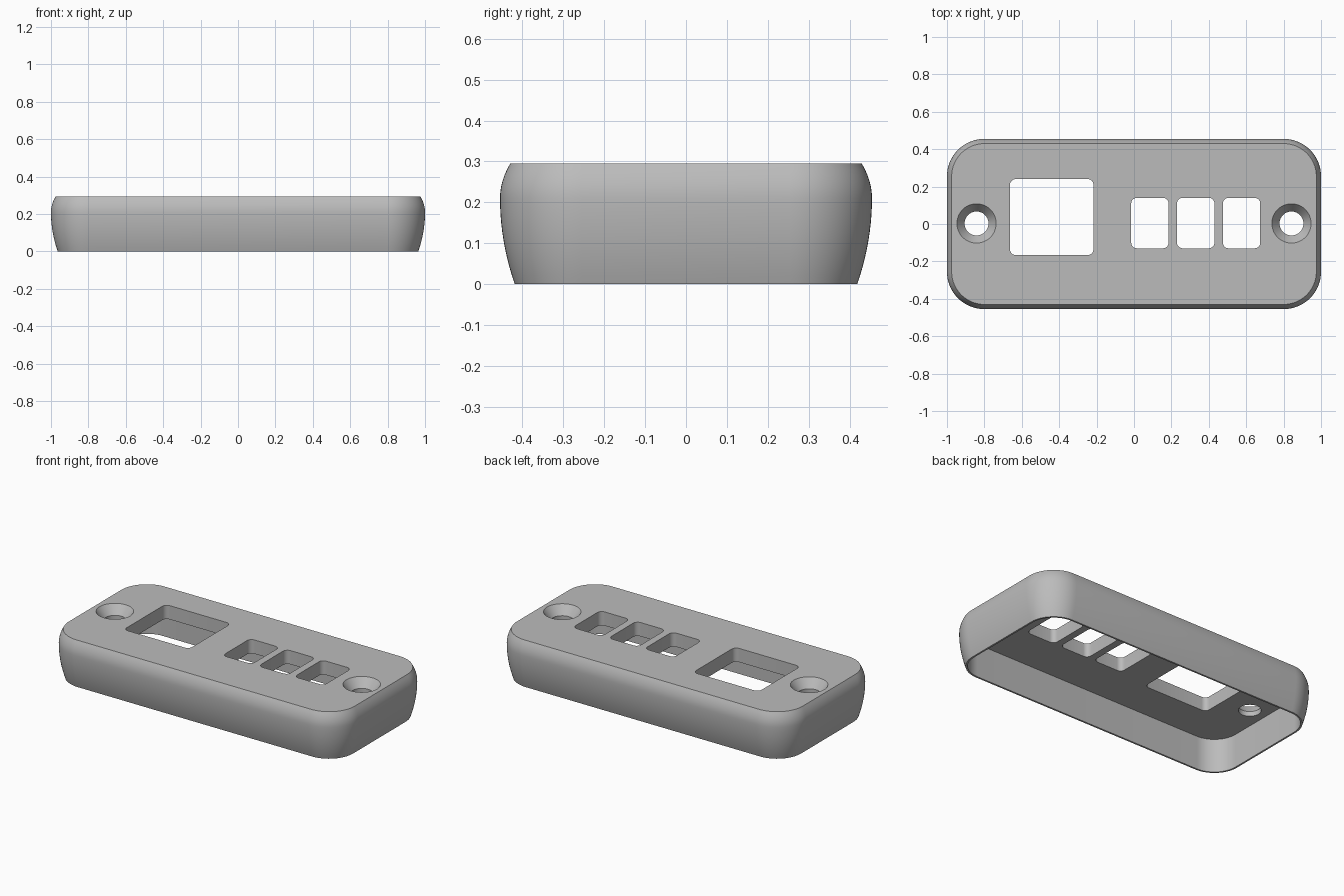
import bpy
import bmesh
import math

old = bpy.data.objects.get("Cube")
if old:
    bpy.data.objects.remove(old, do_unlink=True)

grey = bpy.data.materials.new("plain grey")
grey.use_nodes = True
colour = (0.5, 0.5, 0.5, 1)
grey.diffuse_color = colour
grey.node_tree.nodes["Principled BSDF"].inputs["Base Color"].default_value = colour


def rounded_ring(hx, hy, r, steps):
    """Outline of a rounded rectangle, counter-clockwise."""
    points = []
    for k, (sx, sy) in enumerate([(1, 1), (-1, 1), (-1, -1), (1, -1)]):
        for i in range(steps + 1):
            a = math.pi / 2 * (k + i / steps)
            points.append((sx * (hx - r) + r * math.cos(a),
                           sy * (hy - r) + r * math.sin(a)))
    return points


def loft(name, levels, centre=(0, 0), steps=12):
    """Solid through rounded rectangles given as (z, half x, half y, radius)."""
    bm = bmesh.new()
    rings = [[bm.verts.new((x + centre[0], y + centre[1], z))
              for x, y in rounded_ring(hx, hy, r, steps)]
             for z, hx, hy, r in levels]
    n = len(rings[0])
    for low, high in zip(rings, rings[1:]):
        for i in range(n):
            j = (i + 1) % n
            bm.faces.new((low[i], low[j], high[j], high[i]))
    bm.faces.new(rings[0][::-1])
    bm.faces.new(rings[-1])
    bmesh.ops.remove_doubles(bm, verts=bm.verts, dist=1e-5)
    mesh = bpy.data.meshes.new(name)
    bm.to_mesh(mesh)
    bm.free()
    obj = bpy.data.objects.new(name, mesh)
    bpy.context.collection.objects.link(obj)
    mesh.materials.append(grey)
    return obj


HEIGHT, SHOULDER = 0.295, 0.21

# Bulging outer body: widest at the shoulder, drawn in above and below
levels = []
for i in range(11):
    t = 1 - i / 10
    levels.append((SHOULDER * (1 - t), 0.036 * t * t))
for i in range(1, 7):
    t = i / 6
    levels.append((SHOULDER + (HEIGHT - SHOULDER) * t, 0.025 * t * t))
cover = loft("cover", [(z, 1 - d, 0.455 - d, 0.2 - d) for z, d in levels], steps=16)

# Open underside
cutters = [loft("cavity_cutter", [(-0.1, 0.953, 0.408, 0.153),
                                  (SHOULDER, 0.953, 0.408, 0.153)], steps=16)]

# Display window and three button openings
cutters.append(loft("window_cutter", [(0.1, 0.223, 0.203, 0.03), (0.4, 0.223, 0.203, 0.03)],
                    (-0.44, 0.037), 6))
for i in range(3):
    cutters.append(loft("button_cutter", [(0.1, 0.1, 0.135, 0.03), (0.4, 0.1, 0.135, 0.03)],
                        (0.085 + 0.245 * i, 0.005), 6))

# Countersunk screw holes
for side in (-1, 1):
    profile = [(0.1, 0.064), (0.24, 0.064), (HEIGHT, 0.105), (0.4, 0.105)]
    cutters.append(loft("screw_cutter", [(z, r, r, r) for z, r in profile],
                        (0.842 * side, 0.003)))

bpy.context.view_layer.objects.active = cover
for cutter in cutters:
    mod = cover.modifiers.new("cut", 'BOOLEAN')
    mod.operation = 'DIFFERENCE'
    mod.solver = 'EXACT'
    mod.object = cutter
    bpy.ops.object.modifier_apply(modifier=mod.name)
    bpy.data.objects.remove(cutter, do_unlink=True)

bpy.ops.object.select_all(action='DESELECT')
cover.select_set(True)
bpy.ops.object.shade_smooth_by_angle(angle=math.radians(25))
